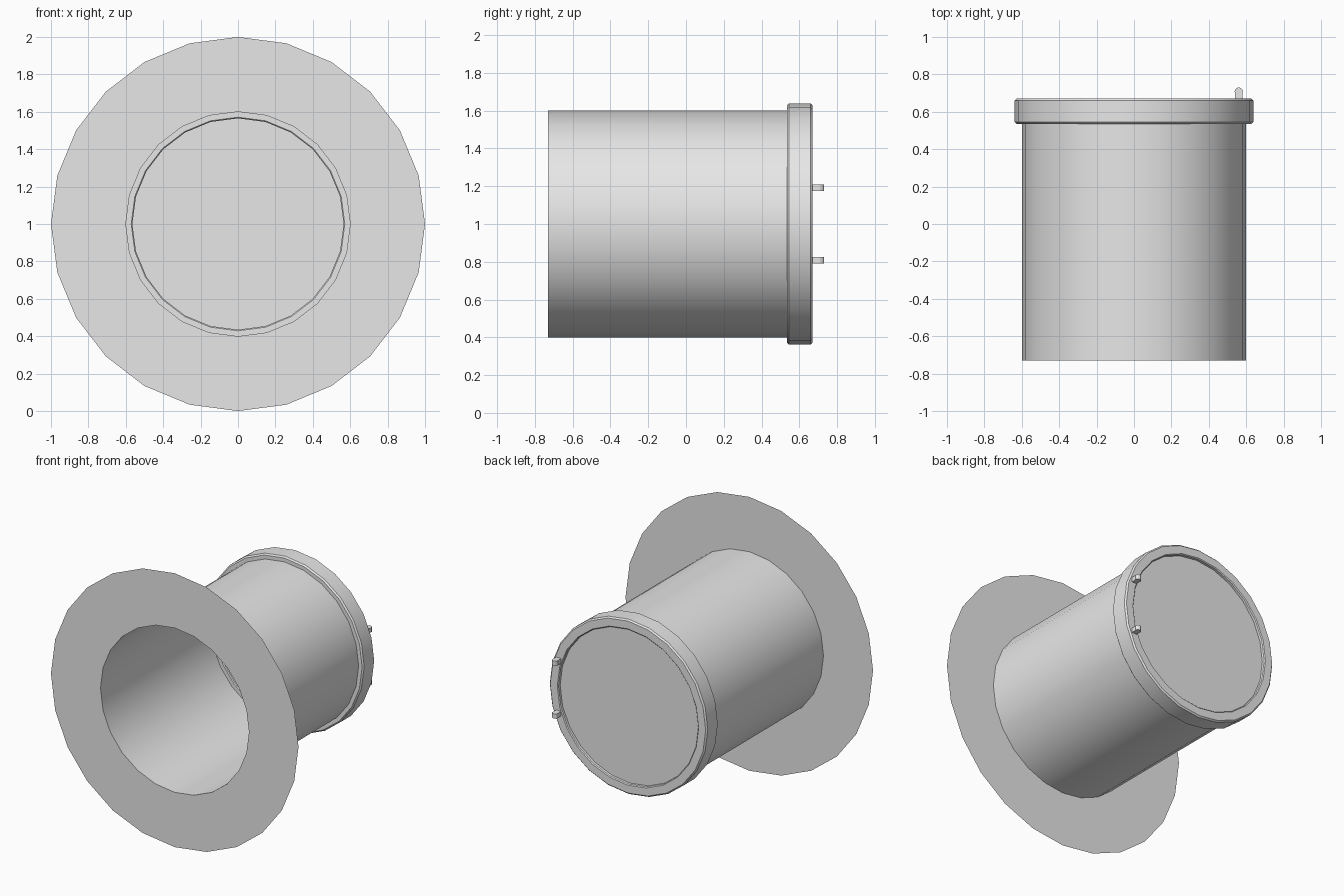
import bpy, bmesh, math
from mathutils import Matrix, Vector

if "Cube" in bpy.data.objects:
    bpy.data.objects.remove(bpy.data.objects["Cube"])

SIDES = 24
CZ = 1.0  # height of the pipe axis

grey = bpy.data.materials.new("plain grey")
grey.diffuse_color = (0.8, 0.8, 0.8, 1)
grey.use_nodes = True
grey.node_tree.nodes["Principled BSDF"].inputs["Base Color"].default_value = grey.diffuse_color


def finish(bm, name):
    mesh = bpy.data.meshes.new(name)
    bm.to_mesh(mesh)
    bm.free()
    ob = bpy.data.objects.new(name, mesh)
    bpy.context.collection.objects.link(ob)
    mesh.materials.append(grey)
    bpy.ops.object.select_all(action='DESELECT')
    ob.select_set(True)
    bpy.context.view_layer.objects.active = ob
    bpy.ops.object.shade_smooth_by_angle(angle=math.radians(30))
    return ob


def revolve(name, profile, closed=False):
    """Spin a (radius, y) profile about the horizontal pipe axis."""
    bm = bmesh.new()
    rings = []
    for r, y in profile:
        rings.append([bm.verts.new((r * math.sin(a), y, CZ + r * math.cos(a)))
                      for a in (2 * math.pi * i / SIDES for i in range(SIDES))])
    pairs = list(zip(rings, rings[1:]))
    if closed:
        pairs.append((rings[-1], rings[0]))
    for p, q in pairs:
        for i in range(SIDES):
            j = (i + 1) % SIDES
            bm.faces.new((p[i], p[j], q[j], q[i]))
    bmesh.ops.recalc_face_normals(bm, faces=bm.faces)
    return finish(bm, name)


# Open sheet: wide front flange and the tube behind it
revolve("flange", [(1.0, -0.73), (0.6, -0.73)])
revolve("tube", [(0.6, -0.73), (0.6, 0.54)])

# Bevelled window frame ring
ri, ro, y0, y1, b, c = 0.565, 0.638, 0.535, 0.67, 0.01, 0.006
revolve("window_ring", [
    (ri + c, y0), (ro - b, y0), (ro, y0 + b), (ro, y1 - b),
    (ro - b, y1), (ri + c, y1), (ri, y1 - c), (ri, y0 + c)], closed=True)

# Window pane, set slightly into the ring
bm = bmesh.new()
bmesh.ops.create_circle(
    bm, cap_ends=True, segments=SIDES, radius=ri + 0.002,
    matrix=Matrix.Translation((0, 0.645, CZ)) @ Matrix.Rotation(-math.pi / 2, 4, 'X')
    @ Matrix.Rotation(math.pi / 2, 4, 'Z'))
finish(bm, "window_pane")

# Two hinge knuckles, each a small upright pin on a lug
for side, word in ((1, "upper"), (-1, "lower")):
    bm = bmesh.new()
    pos = Vector((0.56, 0.708, CZ + side * 0.193))
    bmesh.ops.create_cone(bm, cap_ends=True, segments=12, radius1=0.022,
                          radius2=0.022, depth=0.034,
                          matrix=Matrix.Translation(pos))
    bmesh.ops.create_cube(bm, size=1, matrix=Matrix.Translation(pos - Vector((0, 0.022, 0)))
                          @ Matrix.Diagonal((0.04, 0.044, 0.034, 1)))
    finish(bm, word + "_hinge")
